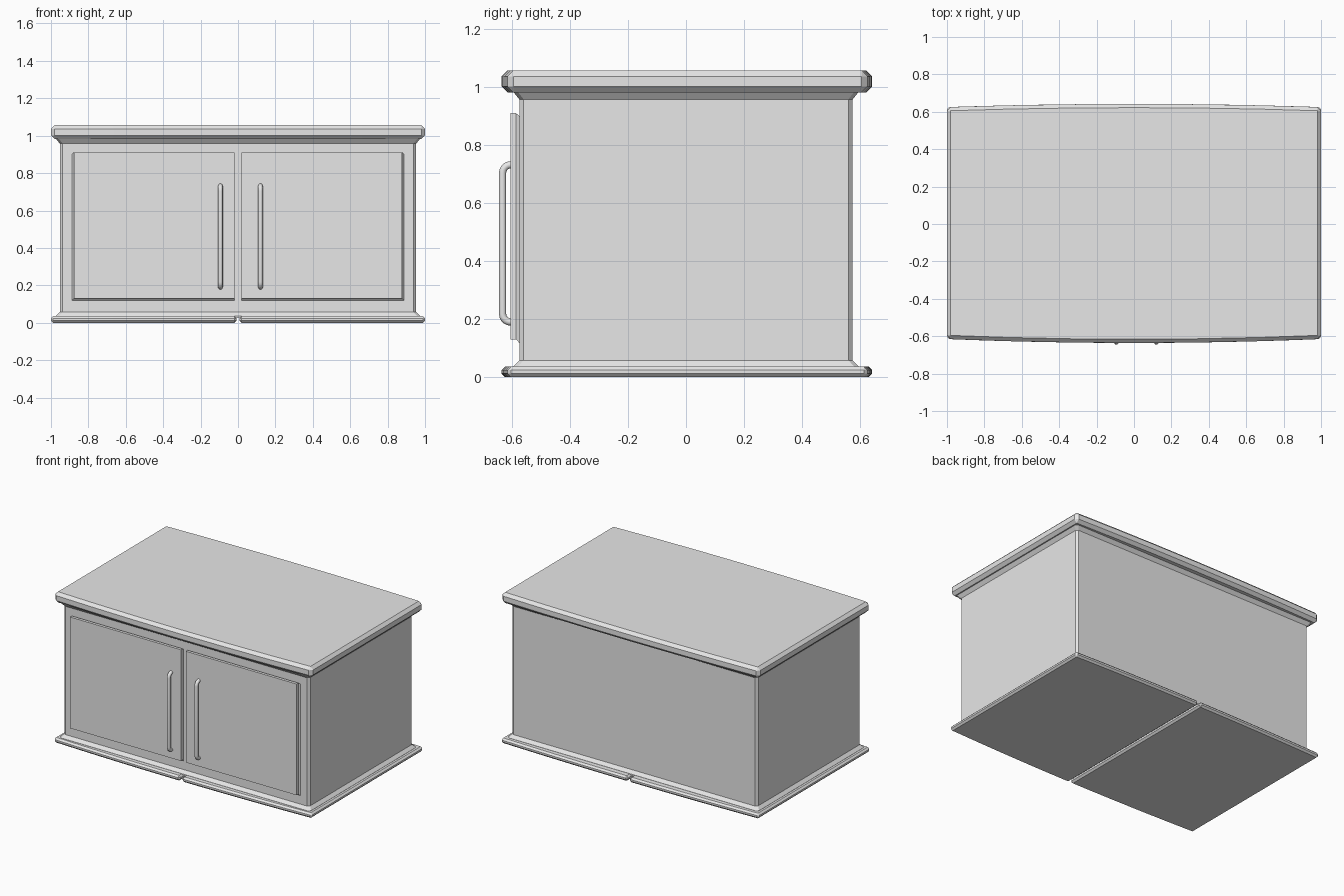
import bpy, bmesh, math
from mathutils import Vector

cube = bpy.data.objects.get("Cube")
if cube:
    bpy.data.objects.remove(cube, do_unlink=True)

grey = bpy.data.materials.new("light grey")
grey.use_nodes = True
grey.diffuse_color = (0.8, 0.8, 0.8, 1)
grey.node_tree.nodes["Principled BSDF"].inputs["Base Color"].default_value = (0.8, 0.8, 0.8, 1)


def loft(name, rings, bevel=0.0, smooth=False, segments=1):
    """Skin a list of matching rings, cap both ends and chamfer the sharp edges."""
    bm = bmesh.new()
    loops = [[bm.verts.new(p) for p in ring] for ring in rings]
    n = len(loops[0])
    for a, b in zip(loops, loops[1:]):
        for i in range(n):
            j = (i + 1) % n
            bm.faces.new((a[i], a[j], b[j], b[i]))
    bm.faces.new(loops[0])
    bm.faces.new(loops[-1])
    bmesh.ops.recalc_face_normals(bm, faces=bm.faces)
    if bevel:
        edges = [e for e in bm.edges if e.calc_face_angle(0) > math.radians(25)]
        bmesh.ops.bevel(bm, geom=edges, offset=bevel, segments=segments,
                        profile=0.5, affect='EDGES', clamp_overlap=True)
    mesh = bpy.data.meshes.new(name)
    bm.to_mesh(mesh)
    bm.free()
    mesh.materials.append(grey)
    obj = bpy.data.objects.new(name, mesh)
    bpy.context.collection.objects.link(obj)
    if smooth:
        bpy.ops.object.select_all(action='DESELECT')
        obj.select_set(True)
        bpy.context.view_layer.objects.active = obj
        bpy.ops.object.shade_smooth_by_angle(angle=math.radians(40))
    return obj


def bowed_slab(name, x0, x1, z0, z1, bevel):
    """Slab whose front and back edges bow gently outwards at the middle."""
    steps = 6
    xs = [x0 + (x1 - x0) * i / steps for i in range(steps + 1)]
    outline = [(x, -0.615 - 0.021 * (1 - x * x)) for x in xs]
    outline += [(x, 0.625 + 0.017 * (1 - x * x)) for x in reversed(xs)]
    return loft(name, [[(x, y, z) for x, y in outline] for z in (z0, z1)], bevel)


# Carcass with chamfered corners, flaring at the foot and under the top
def body_ring(z, flare):
    w, d, c = 0.953 + flare, 0.575 + flare, 0.015
    return [(-w + c, -d, z), (w - c, -d, z), (w, -d + c, z), (w, d - c, z),
            (w - c, d, z), (-w + c, d, z), (-w, d - c, z), (-w, -d + c, z)]


loft("cabinet_body", [body_ring(0.025, 0.02), body_ring(0.037, 0.02),
                      body_ring(0.058, 0), body_ring(0.958, 0),
                      body_ring(0.983, 0.02), body_ring(0.99, 0.02)])

# Worktop, and base in two halves with a seam between them
bowed_slab("worktop", -1, 1, 0.982, 1.057, 0.02)
bowed_slab("base_left", 0.008, 1, 0, 0.036, 0.012)
bowed_slab("base_right", -1, -0.008, 0, 0.036, 0.012)

# Doors: raised panel with a sloped skirt; handles: bent round bars
for side, s, handle_x in (("left", 1, 0.12), ("right", -1, -0.094)):
    def door_ring(y, outer, bottom, top):
        return [(s * 0.02, y, bottom), (s * outer, y, bottom),
                (s * outer, y, top), (s * 0.02, y, top)]

    loft(side + "_door", [door_ring(-0.606, 0.878, 0.13, 0.91),
                          door_ring(-0.586, 0.878, 0.13, 0.91),
                          door_ring(-0.57, 0.892, 0.113, 0.897)])

    # Handle centre line with quarter-round corners
    r, bend, y_bar, low, high = 0.0125, 0.028, -0.6325, 0.19, 0.732
    angles = [math.pi / 2 * i / 5 for i in range(6)]
    lower = [(y_bar + bend - bend * math.sin(a), low + bend - bend * math.cos(a)) for a in angles]
    half = [(-0.595, low)] + lower
    path = half + [(y, low + high - z) for y, z in reversed(half)]
    rings = []
    for i, (y, z) in enumerate(path):
        y0, z0 = path[max(i - 1, 0)]
        y1, z1 = path[min(i + 1, len(path) - 1)]
        across = Vector((0, -(z1 - z0), y1 - y0)).normalized()
        ring = []
        for k in range(12):
            t = math.tau * k / 12
            ring.append(Vector((handle_x, y, z)) + r * (math.cos(t) * Vector((1, 0, 0)) + math.sin(t) * across))
        rings.append(ring)
    loft(side + "_handle", rings, smooth=True)
